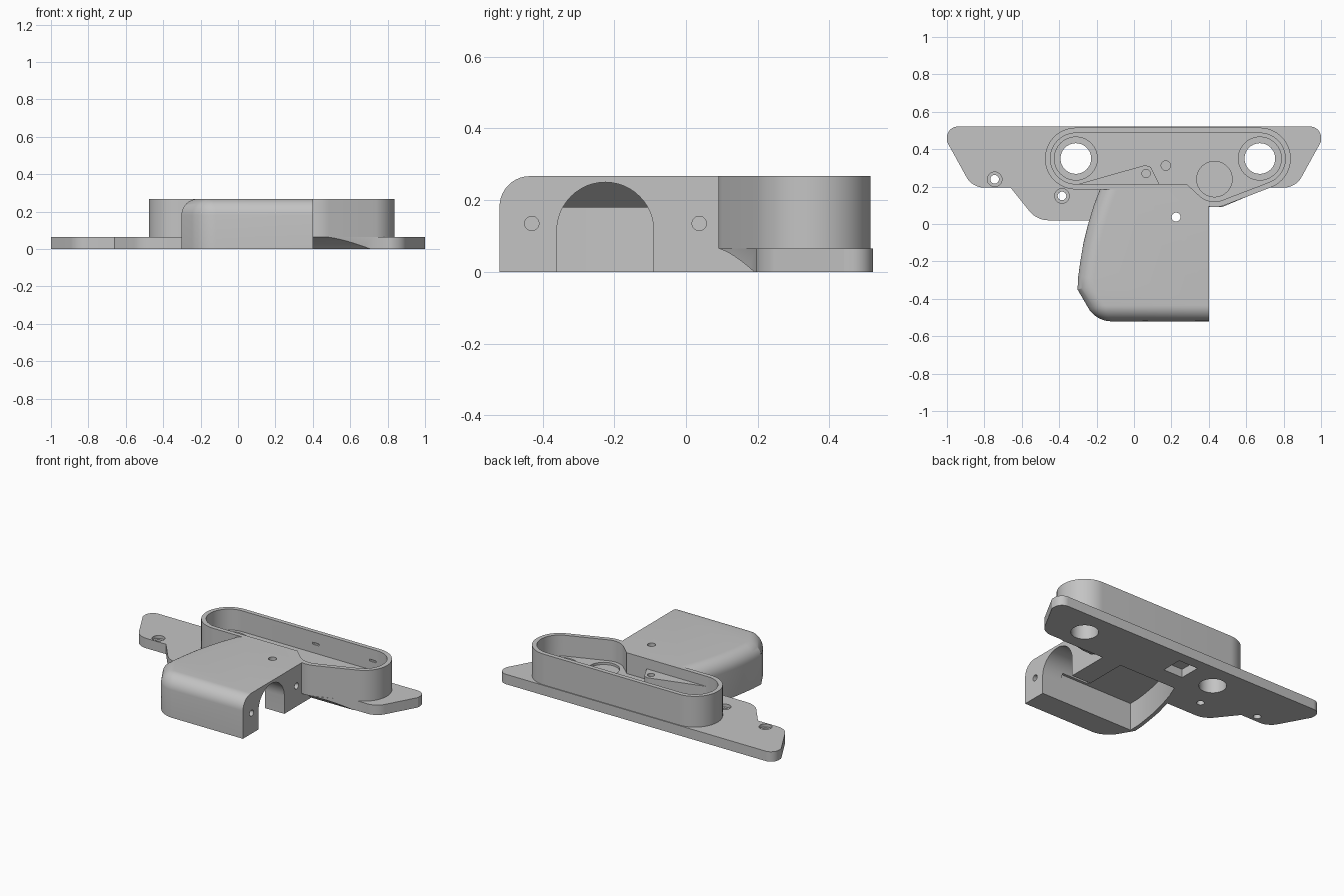
import bpy, bmesh, math
from mathutils import Vector
from mathutils.geometry import convex_hull_2d

if "Cube" in bpy.data.objects:
    bpy.data.objects.remove(bpy.data.objects["Cube"])

GREY = bpy.data.materials.new("mid_grey")
GREY.use_nodes = True
GREY.diffuse_color = (0.55, 0.55, 0.55, 1)
GREY.node_tree.nodes["Principled BSDF"].inputs["Base Color"].default_value = GREY.diffuse_color


def circle(x, y, r, n=64):
    return [(x + r * math.cos(math.tau * i / n), y + r * math.sin(math.tau * i / n)) for i in range(n)]


def hull(*groups):
    pts = [Vector(p) for g in groups for p in g]
    return [pts[i][:] for i in convex_hull_2d(pts)]


def prism(name, pts, low, high, axis="z", bevel=None, radius=0.0):
    """Extrude a profile along z, or along x when the profile is in (y, z)."""
    bm = bmesh.new()
    place = (lambda p: (p[0], p[1], low)) if axis == "z" else (lambda p: (low, p[0], p[1]))
    face = bm.faces.new([bm.verts.new(place(p)) for p in pts])
    moved = bmesh.ops.extrude_face_region(bm, geom=[face])["geom"]
    shift = (0, 0, high - low) if axis == "z" else (high - low, 0, 0)
    bmesh.ops.translate(bm, vec=shift, verts=[v for v in moved if isinstance(v, bmesh.types.BMVert)])
    bmesh.ops.recalc_face_normals(bm, faces=bm.faces)
    if bevel:
        edges = [e for e in bm.edges if bevel(*(v.co for v in e.verts))]
        bmesh.ops.bevel(bm, geom=edges, offset=radius, segments=10, profile=0.5,
                        affect="EDGES", clamp_overlap=True)
    mesh = bpy.data.meshes.new(name)
    bm.to_mesh(mesh)
    bm.free()
    mesh.materials.append(GREY)
    ob = bpy.data.objects.new(name, mesh)
    bpy.context.collection.objects.link(ob)
    return ob


def combine(target, tools, operation="DIFFERENCE"):
    for tool in tools:
        mod = target.modifiers.new("shape", "BOOLEAN")
        mod.operation, mod.object, mod.solver = operation, tool, "EXACT"
        bpy.context.view_layer.update()
        result = bpy.data.meshes.new_from_object(target.evaluated_get(bpy.context.evaluated_depsgraph_get()))
        target.modifiers.clear()
        target.data = result
        bpy.data.objects.remove(tool)


def hole(x, y, r, low=-0.1, high=0.4):
    return prism("hole_cutter", circle(x, y, r, 40), low, high)


# Tray outline: a long slot with a lobe bulging towards the front
SLOT_L, SLOT_R, LOBE = (-0.311, 0.35), (0.673, 0.35), (0.43, 0.24)
PLATE_TOP, FLOOR, TOP = 0.065, 0.13, 0.267


def tray_parts(slot_r, lobe_r, low, high, shoulder):
    slot = hull(circle(*SLOT_L, slot_r), circle(*SLOT_R, slot_r))
    lobe = hull(circle(*LOBE, lobe_r), circle(*SLOT_R, slot_r), [shoulder])
    return [prism("tray_shape", slot, low, high), prism("tray_shape", lobe, low, high)]


def tray_inside():
    return tray_parts(0.136, 0.12, FLOOR, 0.4, (0.28, 0.215))


def through_holes():
    return [hole(*p, 0.082) for p in (SLOT_L, SLOT_R)]


# Hollow under the grip, following its curved side
side = [(-0.18, 0.19), (-0.215, 0.1), (-0.245, 0), (-0.27, -0.1), (-0.287, -0.2), (-0.298, -0.28), (-0.302, -0.35)]


def hollow():
    edge = [(x + 0.025, min(y, 0.185)) for x, y in side[:-1]]
    return prism("hollow", edge + [(-0.275, -0.36), (0.26, -0.36), (0.26, 0.185)], -0.1, 0.18)


# Mounting plate
outline = [(-1, 0.521), (-1, 0.44), (-0.865, 0.195), (-0.66, 0.195), (-0.52, 0.02), (0.4, 0.02),
           (0.4, 0.09), (0.47, 0.09), (0.72, 0.195), (0.865, 0.195), (1, 0.44), (1, 0.521)]
plate = prism("mounting_plate", outline, 0, PLATE_TOP, radius=0.058,
              bevel=lambda a, b: abs(a.z - b.z) > 0.01 and abs(a.y - 0.44) > 0.01
              and (abs(a.x) > 0.8 or (a.x < -0.5 and a.y < 0.1)))
cuts = through_holes() + [hollow()]
for x, y in ((-0.745, 0.239), (-0.385, 0.15)):
    cuts += [hole(x, y, 0.023), hole(x, y, 0.039, 0.045)]
cuts.append(prism("pocket", [(-0.11, 0.31), (0.03, 0.31), (0.03, 0.45), (-0.11, 0.45)], -0.1, 0.055))
scoop = [(0.05, -0.02), (0.19, -0.02)] + [
    (0.08 + 0.11 * t / 8, 0.067 * (1 - (t / 8) ** 1.5)) for t in range(8, -1, -1)] + [(0.05, 0.067)]
cuts.append(prism("scoop", scoop, 0.4, 0.8, "x"))
combine(plate, cuts)

# Tray with its raised floor
tray, lobe = tray_parts(0.165, 0.15, PLATE_TOP, TOP, (0.3, 0.19))
tray.name = tray.data.name = "tray"
combine(tray, [lobe], "UNION")
recesses = [hole(*p, 0.115, 0.115) for p in (SLOT_L, SLOT_R)] + [hole(*LOBE, 0.095, 0.115)]
slots = [hole(x, 0.476, 0.025, 0.185, 0.198) for x in (0.225, 0.64)]
combine(tray, tray_inside() + through_holes() + recesses + slots + [hole(0.17, 0.312, 0.025, 0.09), hollow()])

# Wedge boss on the tray floor
boss = prism("wedge_boss", [(-0.3, 0.213), (0.06, 0.315), (0.09, 0.305), (0.14, 0.205)], 0.12, 0.2)
combine(boss, [hole(0.065, 0.27, 0.022, 0.15)])

# Grip cover with rounded upper edges
cover = prism("grip_cover", side + [(-0.203, -0.52), (0.4, -0.52), (0.4, 0.09), (0.3, 0.19)], 0, TOP, radius=0.085,
              bevel=lambda a, b: (min(a.z, b.z) > 0.2 and min(a.x, b.x) < 0.39 and min(a.y, b.y) < 0.15
                                  and max(a.x, b.x) + max(a.y, b.y) < 0.3)
              or (abs(a.z - b.z) > 0.1 and a.y < -0.5 and a.x < 0))

# Arched channel with a sloping inner end, opening into the hollow
arch = [(-0.36, -0.1), (-0.09, -0.1)] + [
    (-0.225 + 0.135 * math.cos(t * math.pi / 24), 0.115 + 0.135 * math.sin(t * math.pi / 24)) for t in range(25)]
channel = prism("channel", arch, -0.15, 0.45, "x")
for v in channel.data.vertices:
    if v.co.x < 0:
        v.co.x += 1.2 * max(v.co.z, 0)
bolts = [prism("bolt", circle(y, 0.135, 0.02, 32), 0.15, 0.5, "x") for y in (-0.43, 0.037)]
combine(cover, [channel, hollow(), hole(0.225, 0.037, 0.024)] + bolts + tray_inside())

# Smooth curved walls, keep sharp edges
for ob in (plate, tray, boss, cover):
    bpy.ops.object.select_all(action="DESELECT")
    ob.select_set(True)
    bpy.context.view_layer.objects.active = ob
    bpy.ops.object.shade_smooth_by_angle(angle=math.radians(25))
